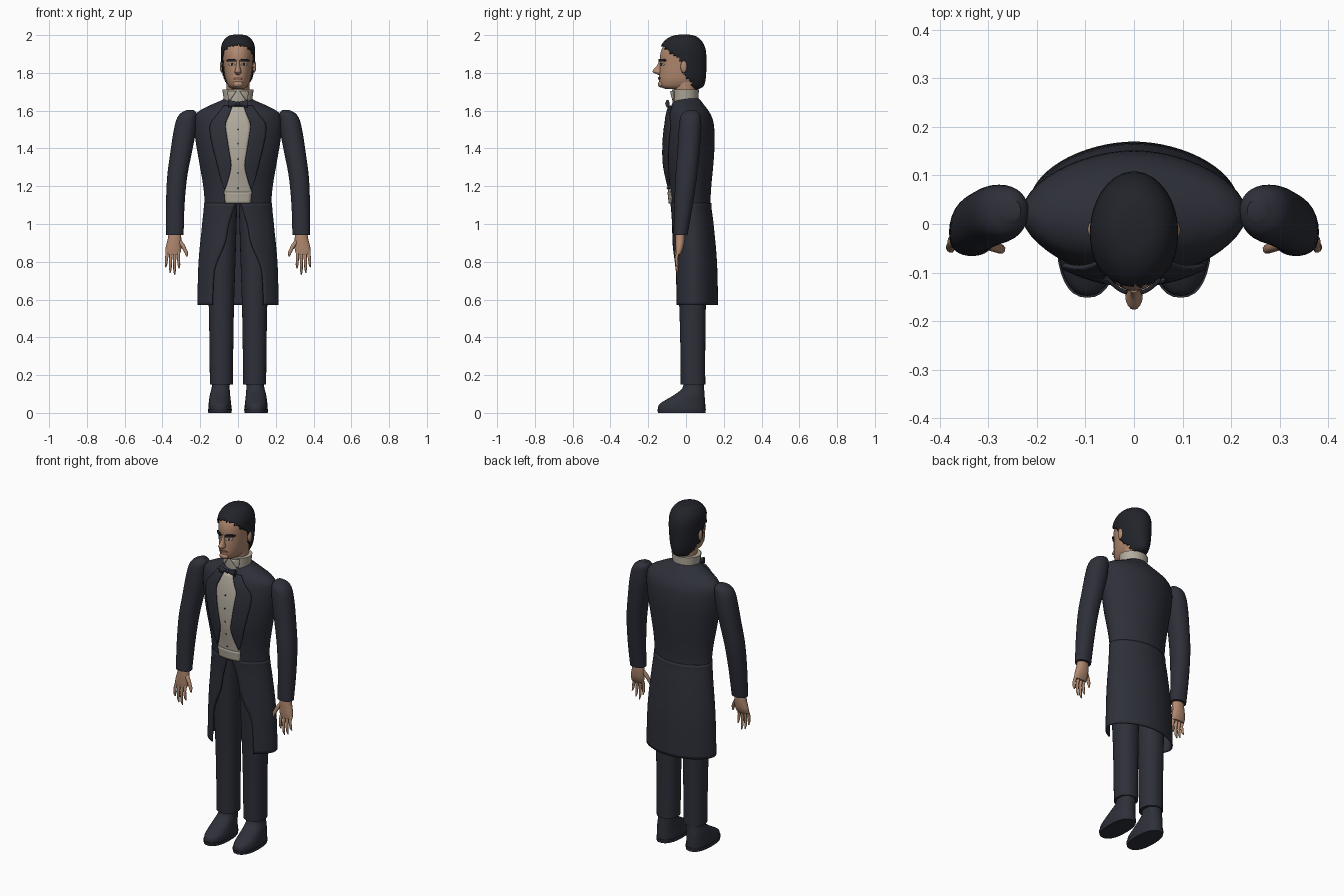
import bpy, bmesh, math
from mathutils import Vector, Matrix

if "Cube" in bpy.data.objects:
    bpy.data.objects.remove(bpy.data.objects["Cube"])


def material(name, r, g, b):
    m = bpy.data.materials.new(name)
    m.use_nodes = True
    m.diffuse_color = (r, g, b, 1)
    m.node_tree.nodes["Principled BSDF"].inputs["Base Color"].default_value = (r, g, b, 1)
    return m


NAVY = material("navy cloth", .027, .029, .041)
CREAM = material("cream linen", .45, .41, .34)
SKIN = material("skin", .44, .25, .16)
HAIR = material("dark hair", .016, .017, .023)
LIPS = material("lips", .27, .12, .085)
WHITE = material("eye white", .5, .46, .42)


def finish(name, bm, mat, thick=0):
    bmesh.ops.recalc_face_normals(bm, faces=bm.faces)
    me = bpy.data.meshes.new(name)
    bm.to_mesh(me)
    bm.free()
    me.materials.append(mat)
    ob = bpy.data.objects.new(name, me)
    bpy.context.collection.objects.link(ob)
    if thick:
        mod = ob.modifiers.new("thickness", "SOLIDIFY")
        mod.thickness, mod.offset = thick, 0
    return ob


# Sections are (z, centre x, half width, front y, back y), smoothed by a spline
def smooth(rows, steps=5):
    out = []
    for i in range(len(rows) - 1):
        quad = [rows[max(i - 1, 0)], rows[i], rows[i + 1], rows[min(i + 2, len(rows) - 1)]]
        for k in range(steps):
            t = k / steps
            out.append([b + t / 2 * (c - a + t * (2 * a - 5 * b + 4 * c - d + t * (3 * (b - c) + d - a)))
                        for a, b, c, d in zip(*quad)])
    return out + [list(rows[-1])]


def power(v, e):
    return math.copysign(abs(v) ** e, v)


def ring_point(row, angle, e):
    z, cx, rx, yf, yb = row
    return Vector((cx + rx * power(math.sin(angle), e),
                   (yf + yb) / 2 - (yb - yf) / 2 * power(math.cos(angle), e), z))


def loft(name, rows, mat, e=1.0, side=1, n=32, drop=None, thick=0):
    bm = bmesh.new()
    rings = [[bm.verts.new(ring_point(r, 2 * math.pi * k / n, e)) for k in range(n)] for r in rows]
    for a, b in zip(rings, rings[1:]):
        for k in range(n):
            bm.faces.new((a[k], a[k - 1], b[k - 1], b[k]))
    bm.faces.new(rings[0])
    bm.faces.new(rings[-1])
    if drop:
        gone = [f for f in bm.faces if drop(f.calc_center_median())]
        bmesh.ops.delete(bm, geom=gone, context="FACES")
    for v in bm.verts:
        v.co.x *= side
    return finish(name, bm, mat, thick)


def sheet(name, grid, mat, thick, side=1):
    bm = bmesh.new()
    vs = [[bm.verts.new((p[0] * side, p[1], p[2])) for p in row] for row in grid]
    for a, b in zip(vs, vs[1:]):
        for k in range(len(a) - 1):
            bm.faces.new((a[k], a[k + 1], b[k + 1], b[k]))
    return finish(name, bm, mat, thick)


def lookup(table, z):
    for a, b in zip(table, table[1:]):
        if min(a[0], b[0]) <= z <= max(a[0], b[0]) and a[0] != b[0]:
            t = (z - a[0]) / (b[0] - a[0])
            return [p + t * (q - p) for p, q in zip(a, b)]
    return table[0] if abs(z - table[0][0]) < abs(z - table[-1][0]) else table[-1]


def front(table, x, z, e):
    row = lookup(table, z)
    s = min(abs(x) / row[2], 1) ** (1 / e)
    return ring_point(row, math.asin(s), e).y


# A plate that hugs the front of a lofted body; rows are (z, inner x, outer x)
def panel(name, table, rows, off, mat, e=1.0, side=1, thick=.006, cols=8, steps=4):
    grid = []
    for z, x0, x1 in smooth(rows, steps):
        xs = [x0 + (x1 - x0) * k / cols for k in range(cols + 1)]
        grid.append([(x, front(table, x, z, e) - off, z) for x in xs])
    return sheet(name, grid, mat, thick, side)


def blob(name, loc, scale, mat):
    bm = bmesh.new()
    bmesh.ops.create_uvsphere(bm, u_segments=16, v_segments=10, radius=1)
    bm.transform(Matrix.Translation(loc) @ Matrix.Diagonal((*scale, 1)))
    return finish(name, bm, mat)


def finger(name, points, radius, side):
    cu = bpy.data.curves.new(name, "CURVE")
    cu.dimensions, cu.bevel_depth, cu.bevel_resolution = "3D", radius, 2
    cu.use_fill_caps = True
    sp = cu.splines.new("POLY")
    sp.points.add(len(points) - 1)
    for p, co, r in zip(sp.points, points, (1.1, 1, .85, .35)):
        p.co, p.radius = (co[0] * side, co[1], co[2], 1), r
    cu.materials.append(SKIN)
    bpy.context.collection.objects.link(bpy.data.objects.new(name, cu))


# Tailcoat: closed body above the waist, open skirt below
CE = 1.08
coat = smooth([(.57, 0, .212, -.08, .166), (.8, 0, .205, -.078, .16), (1.0, 0, .186, -.075, .142),
               (1.1, 0, .177, -.078, .13), (1.2, 0, .184, -.09, .134), (1.33, 0, .206, -.11, .146),
               (1.45, 0, .226, -.112, .152), (1.54, 0, .232, -.102, .145), (1.59, 0, .215, -.09, .125),
               (1.625, 0, .155, -.078, .1), (1.655, 0, .088, -.065, .077), (1.668, 0, .07, -.05, .065)])
loft("coat_body", [r for r in coat if r[0] > 1.09], NAVY, CE, n=48)

opening = smooth([(.57, .135), (.7, .13), (.78, .118), (.9, .068), (1.0, .048), (1.11, .012)])
skirt = []
for z, x in opening:
    row = lookup(coat, z)
    a = math.asin((x / row[2]) ** (1 / CE))
    skirt.append([ring_point(row, a + (2 * math.pi - 2 * a) * k / 48, CE) for k in range(49)])
sheet("coat_skirt", skirt, NAVY, .008)

# Shirt front with waistcoat hem and buttons
half = [(1.11, .066), (1.18, .072), (1.24, .052), (1.31, .036), (1.42, .052), (1.52, .066), (1.62, .03)]
panel("shirt_front", coat, [(z, -w, w) for z, w in half], .006, CREAM, CE)
panel("waistcoat_hem", coat, [(1.11, -.068, .068), (1.17, -.072, .072)], .01, CREAM, CE)
for i in range(5):
    z = 1.19 + i * .078
    blob(f"button_{i + 1}", (0, front(coat, 0, z, CE) - .011, z), (.004, .003, .004), NAVY)

# Neck, wing collar and bow tie
loft("neck", smooth([(1.6, 0, .06, -.05, .05), (1.78, 0, .06, -.07, .06)]), SKIN)
collar = smooth([(1.6, 0, .07, -.068, .062), (1.66, 0, .076, -.073, .066), (1.712, 0, .083, -.075, .068)])
loft("collar", collar, CREAM)
blob("bow_knot", (0, -.1, 1.637), (.01, .01, .012), NAVY)

# Head sections
head = smooth([(1.716, 0, .034, -.112, .055), (1.73, 0, .05, -.137, .082), (1.76, 0, .064, -.143, .092),
               (1.8, 0, .072, -.142, .096), (1.85, 0, .077, -.138, .097), (1.9, 0, .08, -.136, .096),
               (1.94, 0, .076, -.122, .085), (1.97, 0, .06, -.096, .064), (1.987, 0, .038, -.062, .036),
               (1.993, 0, .012, -.025, .005)])
loft("head", head, SKIN, n=40)

hairline = [(1.70, .05), (1.75, .03), (1.785, -.005), (1.8, -.028), (1.875, -.035),
            (1.905, -.08), (1.935, -.108), (1.95, -.128), (1.965, -.3), (2.1, -.3)]


def bare(p):
    jag = .006 * math.sin(p.x * 330) + .004 * math.sin(p.z * 400)
    return p.y < lookup(hairline, p.z)[1] + jag


hair = [(z + .007 * (z > 1.9), 0, w + .008, f - .005, b + .008) for z, _, w, f, b in head]
loft("hair", hair, HAIR, n=96, drop=bare, thick=.006)

# Face
loft("nose", smooth([(1.868, 0, .008, -.142, -.12), (1.84, 0, .01, -.153, -.12), (1.815, 0, .015, -.174, -.12),
                     (1.803, 0, .018, -.174, -.12), (1.79, 0, .01, -.148, -.12)]), SKIN, n=16)
panel("mouth", head, [(1.766, -.018, .018), (1.772, -.026, .026), (1.778, -.016, .016)], .002, LIPS)
blob("chin", (0, -.131, 1.741), (.028, .018, .018), SKIN)

for side, word in ((1, "left"), (-1, "right")):
    # Facial features
    panel(word + "_eyebrow", head, [(1.86, .014, .052), (1.867, .014, .058), (1.873, .018, .05)],
          .006, HAIR, side=side, thick=.008)
    panel(word + "_eye", head, [(1.84, .022, .042), (1.845, .016, .048), (1.851, .022, .042)],
          .001, WHITE, side=side, thick=.004)
    panel(word + "_iris", head, [(1.84, .028, .036), (1.852, .027, .037)], .003, HAIR, side=side, thick=.003)
    blob(word + "_ear", (side * .086, -.012, 1.833), (.01, .017, .032), SKIN)

    # Lapel, collar wing and bow loop
    panel(word + "_lapel", coat, [(1.185, .068, .072), (1.24, .05, .09), (1.31, .036, .108), (1.39, .048, .128),
                                  (1.47, .06, .145), (1.53, .066, .145), (1.575, .048, .112), (1.625, .03, .075)],
          .013, NAVY, CE, side, .009)
    panel(word + "_collar_wing", collar, [(1.655, .042, .05), (1.705, .008, .055)], .007, CREAM, 1, side, .005)
    bm = bmesh.new()
    bmesh.ops.create_cone(bm, cap_ends=True, segments=16, radius1=.021, radius2=.008, depth=.045)
    bm.transform(Matrix.Translation((side * .028, -.098, 1.637)) @ Matrix.Diagonal((1, .5, 1, 1))
                 @ Matrix.Rotation(-side * math.pi / 2, 4, "Y"))
    finish(word + "_bow_loop", bm, NAVY)

    # Sleeve
    loft(word + "_sleeve", smooth([(.942, .334, .046, -.066, .008), (1.1, .332, .049, -.062, .036),
                                   (1.25, .322, .053, -.056, .058), (1.38, .301, .057, -.046, .072),
                                   (1.48, .284, .059, -.04, .08), (1.55, .273, .054, -.033, .08),
                                   (1.585, .262, .043, -.02, .072), (1.604, .252, .018, .008, .05)]),
         NAVY, .92, side)

    # Hand
    loft(word + "_palm", smooth([(.96, .335, .032, -.055, -.008), (.92, .336, .036, -.057, -.006),
                                 (.87, .342, .042, -.056, -.014), (.838, .346, .038, -.053, -.028)]),
         SKIN, .9, side, 20)
    for i, (tip, label) in enumerate(((.765, "index"), (.732, "middle"), (.742, "ring"), (.772, "little"))):
        x, drift = .316 + i * .0195, .004 * (i - 1)
        path = [(x + drift * t, -.04 - .012 * math.sin(3 * t), .855 + (tip - .855) * t) for t in (0, .4, .8, 1)]
        finger(f"{word}_{label}_finger", path, .0085, side)
    finger(word + "_thumb", [(.315, -.035, .915), (.292, -.045, .885), (.274, -.052, .85), (.27, -.055, .828)],
           .0115, side)

    # Trouser leg
    loft(word + "_trouser_leg", smooth([(.15, .088, .061, -.028, .102), (.35, .088, .063, -.03, .102),
                                        (.57, .088, .067, -.036, .105), (.85, .088, .076, -.05, .112),
                                        (1.12, .082, .078, -.058, .105)]), NAVY, .9, side)

    # Shoe with sole
    loft(word + "_sole", [(0, .096, .061, -.148, .103), (.02, .096, .064, -.152, .105)], NAVY, .85, side)
    loft(word + "_shoe", smooth([(.02, .096, .061, -.148, .102), (.045, .096, .06, -.142, .102),
                                 (.07, .096, .057, -.105, .1), (.1, .095, .053, -.055, .098),
                                 (.13, .092, .048, -.02, .096), (.165, .09, .047, -.012, .095)]),
         NAVY, .88, side)

# Smooth shading with crisp edges
bpy.ops.object.select_all(action="DESELECT")
for ob in bpy.context.collection.objects:
    if ob.type == "MESH":
        ob.select_set(True)
        bpy.context.view_layer.objects.active = ob
bpy.ops.object.shade_smooth_by_angle(angle=math.radians(40))
